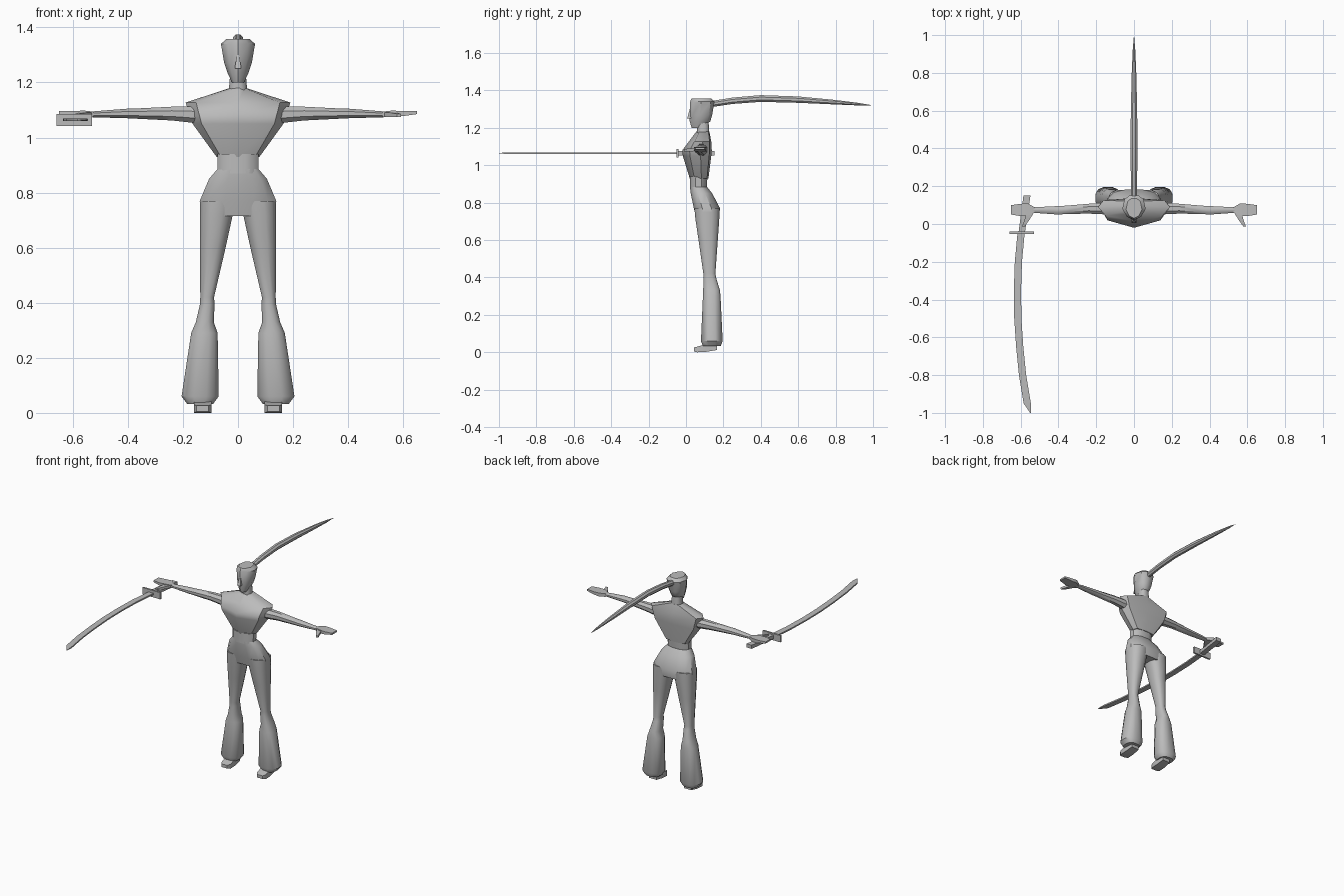
import bpy, bmesh, math

grey = bpy.data.materials.new("plain grey")
grey.diffuse_color = (0.5, 0.5, 0.5, 1)


def loft(name, rings, mirror=False, angle=40):
    """Skin a list of equal-length point rings and cap both ends."""
    bm = bmesh.new()
    loops = [[bm.verts.new(p) for p in r] for r in rings]
    n = len(loops[0])
    for a, b in zip(loops, loops[1:]):
        for i in range(n):
            j = (i + 1) % n
            bm.faces.new((a[i], a[j], b[j], b[i]))
    bm.faces.new(loops[0])
    bm.faces.new(loops[-1])
    bmesh.ops.recalc_face_normals(bm, faces=bm.faces)
    me = bpy.data.meshes.new(name)
    bm.to_mesh(me)
    bm.free()
    ob = bpy.data.objects.new(name, me)
    bpy.context.collection.objects.link(ob)
    me.materials.append(grey)
    if mirror:
        ob.modifiers.new("Mirror", 'MIRROR')
    bpy.ops.object.select_all(action='DESELECT')
    ob.select_set(True)
    bpy.context.view_layer.objects.active = ob
    bpy.ops.object.shade_smooth_by_angle(angle=math.radians(angle))
    return ob


def shape(n, power=1.0):
    """Unit outline; a lower power gives a squarer oval."""
    out = []
    for i in range(n):
        t = 2 * math.pi * (i + 0.5) / n
        c, s = math.cos(t), math.sin(t)
        out.append((math.copysign(abs(c) ** power, c), math.copysign(abs(s) ** power, s)))
    m = max(p[0] for p in out)
    return [(a / m, b / m) for a, b in out]


OVAL = shape(12, 0.8)
BOX = [(-1, -1), (1, -1), (1, 1), (-1, 1)]
CHEST = [(0, -1), (0.8, -0.5), (1, 0.25), (0.85, 0.85), (0, 1),
         (-0.85, 0.85), (-1, 0.25), (-0.8, -0.5)]
FACE = [(0, -1), (0.6, -0.75), (1, -0.1), (0.8, 0.7), (0.35, 1),
        (-0.35, 1), (-0.8, 0.7), (-1, -0.1), (-0.6, -0.75)]


def ring(axis, at, u0, u1, v0, v1, outline):
    """Scale an outline into a rectangle lying across the given axis."""
    pts = []
    for a, b in outline:
        u = (u0 + u1) / 2 + a * (u1 - u0) / 2
        v = (v0 + v1) / 2 + b * (v1 - v0) / 2
        pts.append({'x': (at, u, v), 'y': (u, at, v), 'z': (u, v, at)}[axis])
    return pts


def stack(name, axis, rows, outline, mirror=False, angle=40):
    return loft(name, [ring(axis, *r, outline) for r in rows], mirror, angle)


# Upper body: rows are height, x range, y range
stack("torso", 'z', [(0.93, -0.078, 0.078, 0.02, 0.12), (1.05, -0.165, 0.165, -0.017, 0.135),
                     (1.08, -0.175, 0.175, -0.02, 0.138), (1.127, -0.19, 0.19, 0.015, 0.135),
                     (1.18, -0.03, 0.03, 0.055, 0.125)], CHEST)
stack("waistband", 'z', [(0.87, -0.075, 0.075, 0.022, 0.11),
                         (0.94, -0.075, 0.075, 0.022, 0.115)], OVAL)
stack("neck", 'z', [(1.15, -0.035, 0.035, 0.06, 0.125),
                    (1.25, -0.027, 0.027, 0.06, 0.12)], OVAL)
stack("head", 'z', [(1.2, -0.022, 0.022, 0.03, 0.085), (1.235, -0.038, 0.038, 0.02, 0.13),
                    (1.27, -0.05, 0.05, 0.02, 0.14), (1.34, -0.062, 0.062, 0.022, 0.152),
                    (1.358, -0.042, 0.042, 0.03, 0.135)], FACE)
loft("nose", [ring('z', 1.25, -0.012, 0.012, 0.006, 0.04, BOX),
              ring('z', 1.30, -0.004, 0.004, 0.02, 0.04, BOX)])

# Hair tail: y, centre height, radius
stack("ponytail", 'y', [(y, -r, r, z - r, z + r) for y, z, r in
                        [(0.12, 1.325, 0.016), (0.25, 1.345, 0.017), (0.4, 1.357, 0.018),
                         (0.6, 1.351, 0.017), (0.8, 1.337, 0.012), (0.92, 1.327, 0.007),
                         (0.99, 1.321, 0.001)]], shape(8))

# Trousers and feet
stack("hips", 'z', [(0.715, -0.136, 0.136, 0.055, 0.175), (0.77, -0.139, 0.139, 0.042, 0.182),
                    (0.85, -0.105, 0.105, 0.025, 0.14), (0.885, -0.075, 0.075, 0.022, 0.112)], OVAL)
stack("trouser_leg", 'z', [(0.77, 0.002, 0.138, 0.045, 0.18), (0.715, 0.02, 0.138, 0.05, 0.178),
                           (0.6, 0.045, 0.138, 0.067, 0.17), (0.42, 0.087, 0.137, 0.093, 0.157),
                           (0.395, 0.085, 0.138, 0.093, 0.162), (0.33, 0.088, 0.153, 0.092, 0.182),
                           (0.29, 0.074, 0.17, 0.09, 0.185), (0.06, 0.07, 0.205, 0.08, 0.196),
                           (0.033, 0.09, 0.185, 0.09, 0.185)], OVAL, True)
stack("foot", 'y', [(0.042, 0.108, 0.15, 0.005, 0.026), (0.06, 0.097, 0.16, 0.0, 0.03),
                    (0.11, 0.097, 0.16, 0.003, 0.045), (0.165, 0.1, 0.155, 0.012, 0.05)], BOX, True)

# Arms and hands: rows are x, y range, z range
stack("arm", 'x', [(0.13, 0.05, 0.115, 1.05, 1.113), (0.24, 0.055, 0.107, 1.062, 1.112),
                   (0.36, 0.053, 0.097, 1.068, 1.106), (0.4, 0.05, 0.095, 1.07, 1.105),
                   (0.54, 0.06, 0.088, 1.074, 1.094)], shape(8), True)
stack("hand", 'x', [(0.525, 0.06, 0.088, 1.074, 1.094), (0.56, 0.045, 0.108, 1.075, 1.098),
                    (0.6, 0.042, 0.107, 1.078, 1.096), (0.65, 0.05, 0.1, 1.085, 1.096)], BOX, True)
stack("thumb", 'y', [(0.06, 0.53, 0.57, 1.076, 1.092), (0.02, 0.555, 0.58, 1.074, 1.09),
                     (-0.012, 0.578, 0.592, 1.074, 1.086)], BOX, True)

# Curved sword: rows are y, x range, z range
stack("sword_handle", 'y', [(0.152, -0.585, -0.548, 1.053, 1.077),
                            (-0.05, -0.612, -0.578, 1.053, 1.077)], BOX)
stack("sword_guard", 'y', [(-0.052, -0.66, -0.53, 1.042, 1.086),
                           (-0.04, -0.66, -0.53, 1.042, 1.086)], BOX)
stack("sword_blade", 'y', [(y, x - 0.019, x + 0.019, 1.06, 1.069) for y, x in
                           [(-0.04, -0.597), (-0.2, -0.612), (-0.35, -0.617), (-0.5, -0.615),
                            (-0.65, -0.605), (-0.8, -0.59), (-0.95, -0.565)]]
      + [(-1.0, -0.55, -0.545, 1.063, 1.066)], BOX)
